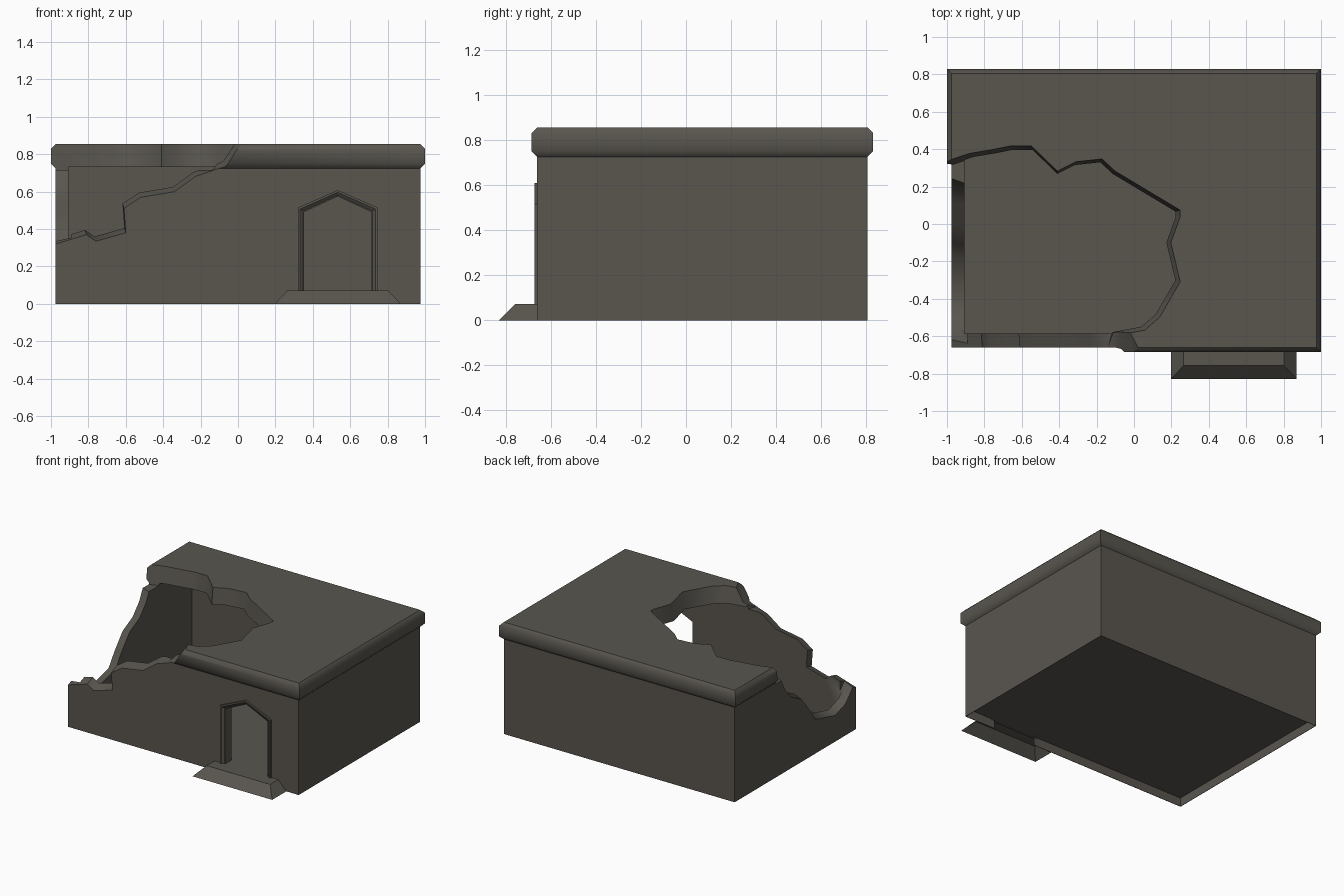
import bpy, bmesh, math

if "Cube" in bpy.data.objects:
    bpy.data.objects.remove(bpy.data.objects["Cube"])

stone = bpy.data.materials.new("weathered stone")
stone.diffuse_color = (0.1, 0.092, 0.078, 1)
stone.use_nodes = True
stone.node_tree.nodes["Principled BSDF"].inputs["Base Color"].default_value = stone.diffuse_color


def loft(name, loops, caps=True, wrap=False, closed=True):
    """Skin a list of equal-length 3D loops into one mesh object."""
    bm = bmesh.new()
    rings = [[bm.verts.new(p) for p in loop] for loop in loops]
    n = len(rings[0])
    pairs = list(zip(rings, rings[1:]))
    if wrap:
        pairs.append((rings[-1], rings[0]))
    for a, b in pairs:
        for i in range(n if closed else n - 1):
            j = (i + 1) % n
            bm.faces.new((a[i], a[j], b[j], b[i]))
    if caps:
        bm.faces.new(rings[0])
        bm.faces.new(rings[-1])
    bmesh.ops.recalc_face_normals(bm, faces=bm.faces)
    me = bpy.data.meshes.new(name)
    bm.to_mesh(me)
    bm.free()
    me.materials.append(stone)
    ob = bpy.data.objects.new(name, me)
    bpy.context.scene.collection.objects.link(ob)
    return ob


def rect(x0, x1, y0, y1, z):
    return [(x0, y0, z), (x1, y0, z), (x1, y1, z), (x0, y1, z)]


def box(name, x0, x1, y0, y1, z0, z1):
    return loft(name, [rect(x0, x1, y0, y1, z0), rect(x0, x1, y0, y1, z1)])


def cut(target, cutter):
    """Apply a boolean difference, then remove the cutter."""
    mod = target.modifiers.new("cut", 'BOOLEAN')
    mod.operation = 'DIFFERENCE'
    mod.solver = 'EXACT'
    mod.object = cutter
    bpy.context.view_layer.update()
    dg = bpy.context.evaluated_depsgraph_get()
    me = bpy.data.meshes.new_from_object(target.evaluated_get(dg))
    target.modifiers.clear()
    target.data = me
    bpy.data.objects.remove(cutter)


# Building shell with the chamfered rim around the roof
FLOOR = .072
levels = [(0, 0), (.725, 0), (.75, .025), (.83, .025), (.855, 0)]
building = loft("building", [rect(-.975 - o, .975 + o, -.66 - o, .805 + o, z)
                             for z, o in levels])

# Hollow room, and the open recess under the thin floor
cut(building, box("room_cutter", -.905, .905, -.585, .735, FLOOR, .732))
cut(building, box("base_cutter", -.972, .972, -.657, .802, -.1, FLOOR - .005))


# Pointed doorway through the front wall
def door_outline(inset, y, bottom):
    a, b, mid = .32 + inset, .747 - inset, .5335
    return [(a, y, bottom), (a, y, .515 - inset * .7), (mid, y, .608 - inset),
            (b, y, .515 - inset * .7), (b, y, bottom)]


cut(building, loft("door_cutter", [door_outline(.034, -.9, -.1),
                                   door_outline(.034, -.57, -.1)]))

# Broken front wall: jagged edge, a little higher on the inside
front = [(-1.2, .25), (-.975, .32), (-.81, .37), (-.76, .335), (-.6, .38),
         (-.61, .51), (-.52, .57), (-.34, .6), (-.23, .68), (-.07, .735),
         (-.01, .83), (.03, .862), (.05, .95), (-1.2, .95)]
cut(building, loft("front_break_cutter",
                   [[(x - s * .3, y, z + s) for x, z in front]
                    for y, s in ((-.72, -.02), (-.66, 0), (-.57, .03))]))

# Broken left wall, sweeping up to the roof
left = [(-.9, .5), (-.66, .39), (-.6, .31), (-.53, .24), (-.41, .2), (-.17, .26),
        (-.1, .36), (0, .48), (.12, .54), (.2, .63), (.25, .73),
        (.34, .86), (.37, .95), (-.9, .95)]
cut(building, loft("left_break_cutter",
                   [[(x, y - s, z + s) for y, z in left]
                    for x, s in ((-1.1, -.01), (-.975, 0), (-.89, .02))]))

# Jagged hole in the roof, tapering inward toward the ceiling
hole = [(-1.2, .32), (-1, .34), (-.88, .38), (-.76, .4), (-.66, .42), (-.55, .42),
        (-.41, .285), (-.31, .335), (-.17, .35), (-.1, .285), (.25, .075),
        (.25, .04), (.2, -.1), (.25, -.31), (.14, -.5), (.06, -.57),
        (-.1, -.6), (-.2, -.95), (-1.2, -.95)]
cx, cy = -.4, -.1
cut(building, loft("roof_hole_cutter",
                   [[(cx + (x - cx) * k, cy + (y - cy) * k, z) for x, y in hole]
                    for z, k in ((.715, .95), (.87, 1.0))]))

# Smooth the rim and worn edges, keeping wall, roof and corner edges crisp
bm = bmesh.new()
bm.from_mesh(building.data)
for f in bm.faces:
    f.smooth = True
for e in bm.edges:
    zs = [v.co.z for v in e.verts]
    border = any(all(abs(z - h) < .002 for z in zs) for h in (.725, .855))
    e.smooth = not border and e.calc_face_angle(math.pi) < math.radians(50)
bm.to_mesh(building.data)
bm.free()

# Raised door frame with a slanted reveal
loft("door_frame", [door_outline(0, -.655, .06), door_outline(0, -.672, .06),
                    door_outline(.012, -.672, .06), door_outline(.034, -.655, .06)],
     caps=False, wrap=True)

# Sloped hollow doorstep whose top runs through the doorway to the floor
skirt = [[(.197 + d, -.657, z), (.197 + d, -.83 + d * 1.07, z),
          (.87 - d, -.83 + d * 1.07, z), (.87 - d, -.657, z)]
         for d, z in ((0, 0), (.068, FLOOR))]
loft("doorstep_skirt", skirt, caps=False, closed=False)
box("doorstep_top", .265, .802, -.757, -.659, FLOOR - .004, FLOOR)
box("threshold", .354, .713, -.66, -.565, FLOOR - .004, FLOOR)
